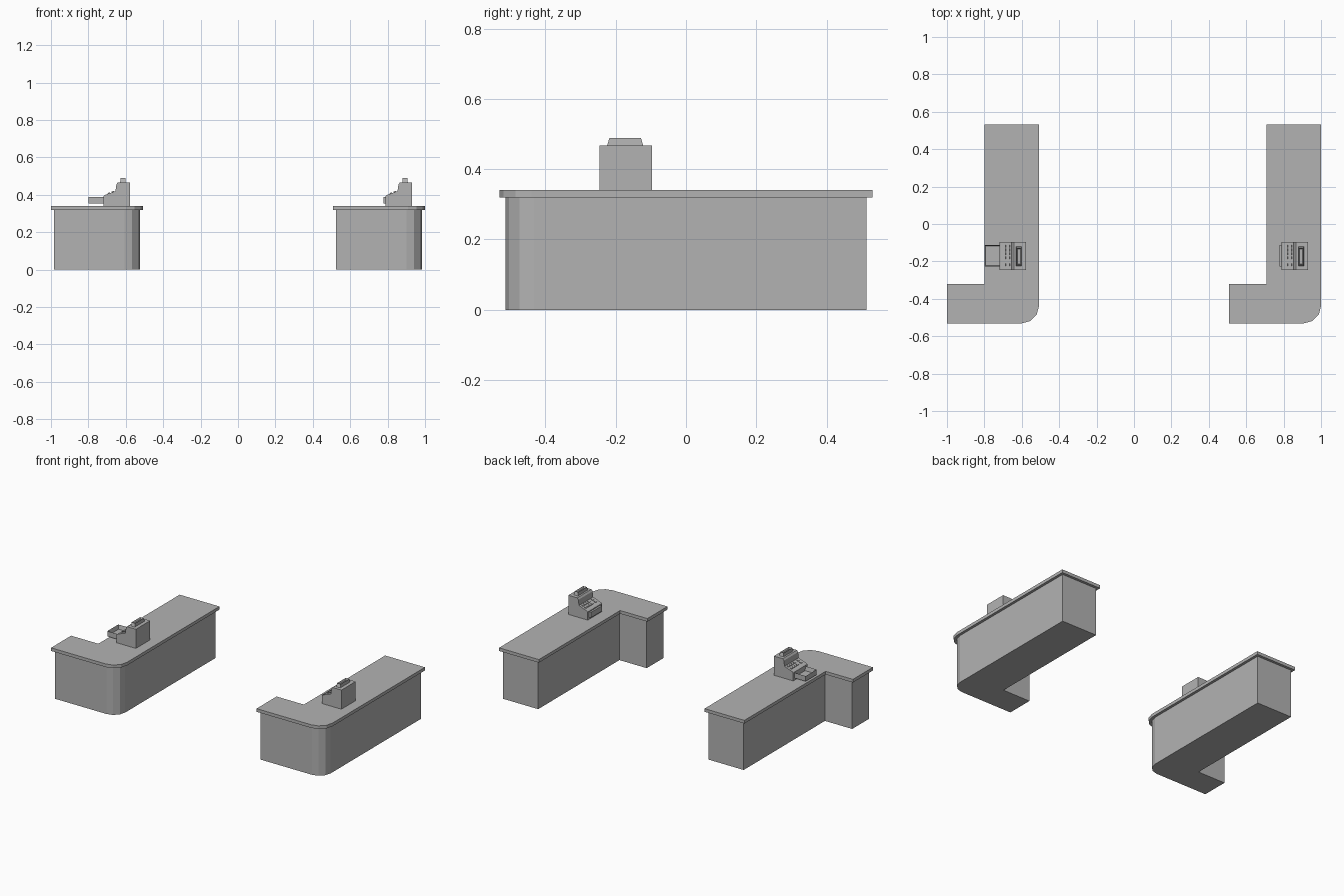
import bpy, bmesh, math
from mathutils import Matrix, Vector

cube = bpy.data.objects.get("Cube")
if cube:
    bpy.data.objects.remove(cube)

grey = bpy.data.materials.new("plain grey")
grey.use_nodes = True
colour = (0.45, 0.45, 0.45, 1)
grey.diffuse_color = colour
grey.node_tree.nodes["Principled BSDF"].inputs["Base Color"].default_value = colour


def finish(name, bm):
    bmesh.ops.recalc_face_normals(bm, faces=bm.faces)
    mesh = bpy.data.meshes.new(name)
    bm.to_mesh(mesh)
    bm.free()
    mesh.materials.append(grey)
    ob = bpy.data.objects.new(name, mesh)
    bpy.context.collection.objects.link(ob)
    return ob


def prism(name, points, move):
    """Extrude a closed outline along a vector."""
    bm = bmesh.new()
    face = bm.faces.new([bm.verts.new(p) for p in points])
    new = bmesh.ops.extrude_face_region(bm, geom=[face])["geom"]
    bmesh.ops.translate(bm, vec=move, verts=[v for v in new if isinstance(v, bmesh.types.BMVert)])
    return finish(name, bm)


def add_box(bm, lo, hi, taper=1.0):
    lo, hi = Vector(lo), Vector(hi)
    size = Matrix.Diagonal((*(hi - lo), 1))
    verts = bmesh.ops.create_cube(bm, size=1, matrix=Matrix.Translation((lo + hi) / 2) @ size)["verts"]
    mid = (lo + hi) / 2
    for v in verts:
        if v.co.z > mid.z:
            v.co.x = mid.x + (v.co.x - mid.x) * taper
            v.co.y = mid.y + (v.co.y - mid.y) * taper
    return verts


def counter_outline(inset, dx, z):
    """L-shaped plan with one rounded outer corner."""
    x0, x1, y0, y1 = -1 + inset, -0.508 - inset, -0.531 + inset, 0.531 - inset
    r = 0.092 - inset * 0.6
    pts = [(x0, y0)]
    for i in range(4):
        a = math.radians(-90 + 30 * i)
        pts.append((x1 - r + r * math.cos(a), y0 + r + r * math.sin(a)))
    pts += [(x1, y1), (-0.8 + inset, y1), (-0.8 + inset, -0.321 - inset), (x0, -0.321 - inset)]
    return [(x + dx, y, z) for x, y in pts]


def register(side, dx, drawer_shift):
    y0, y1 = -0.246, -0.097
    # Case with a sloping key panel
    profile = [(-0.719, 0.34), (-0.719, 0.394), (-0.712, 0.399), (-0.655, 0.42),
               (-0.65, 0.456), (-0.642, 0.467), (-0.577, 0.467), (-0.577, 0.34)]
    prism(side + "_register_case", [(x + dx, y0, z) for x, z in profile], (0, y1 - y0, 0))

    # Keys in two rows, tilted with the panel
    bm = bmesh.new()
    tilt = Matrix.Rotation(-math.atan2(0.021, 0.057), 3, 'Y')
    for x in (-0.69, -0.669):
        z = 0.399 + (x + 0.712) * 0.021 / 0.057
        for i in range(5):
            y = -0.118 - i * 0.021 - (0.016 if i == 4 else 0)
            verts = add_box(bm, (x - 0.006, y - 0.007, z - 0.004), (x + 0.006, y + 0.007, z + 0.005))
            bmesh.ops.rotate(bm, verts=verts, cent=(x, y, z), matrix=tilt)
    bmesh.ops.translate(bm, verts=bm.verts, vec=(dx, 0, 0))
    finish(side + "_register_keys", bm)

    # Tapered receipt printer ridge with a sunken slot
    bm = bmesh.new()
    add_box(bm, (-0.63 + dx, -0.225, 0.465), (-0.6 + dx, -0.121, 0.489), 0.86)
    bm.faces.ensure_lookup_table()
    top = max(bm.faces, key=lambda f: f.calc_center_median().z)
    bmesh.ops.inset_individual(bm, faces=[top], thickness=0.007)
    bmesh.ops.translate(bm, verts=top.verts, vec=(0, 0, -0.012))
    finish(side + "_register_printer", bm)

    # Cash drawer as an open tray
    bm = bmesh.new()
    left, right = -0.8 + drawer_shift + dx, -0.71 + dx
    add_box(bm, (left, -0.227, 0.353), (right, -0.112, 0.388))
    if drawer_shift == 0:
        bm.normal_update()
        top = max(bm.faces, key=lambda f: f.calc_center_median().z)
        bmesh.ops.inset_individual(bm, faces=[top], thickness=0.009)
        bmesh.ops.translate(bm, verts=top.verts, vec=(0, 0, -0.027))
    finish(side + "_register_drawer", bm)


for side, dx, drawer_shift in (("right", 0, 0), ("left", 1.508, 0.069)):
    prism(side + "_counter_base", counter_outline(0.017, dx, 0), (0, 0, 0.319))
    prism(side + "_counter_top", counter_outline(0, dx, 0.319), (0, 0, 0.021))
    register(side, dx, drawer_shift)
